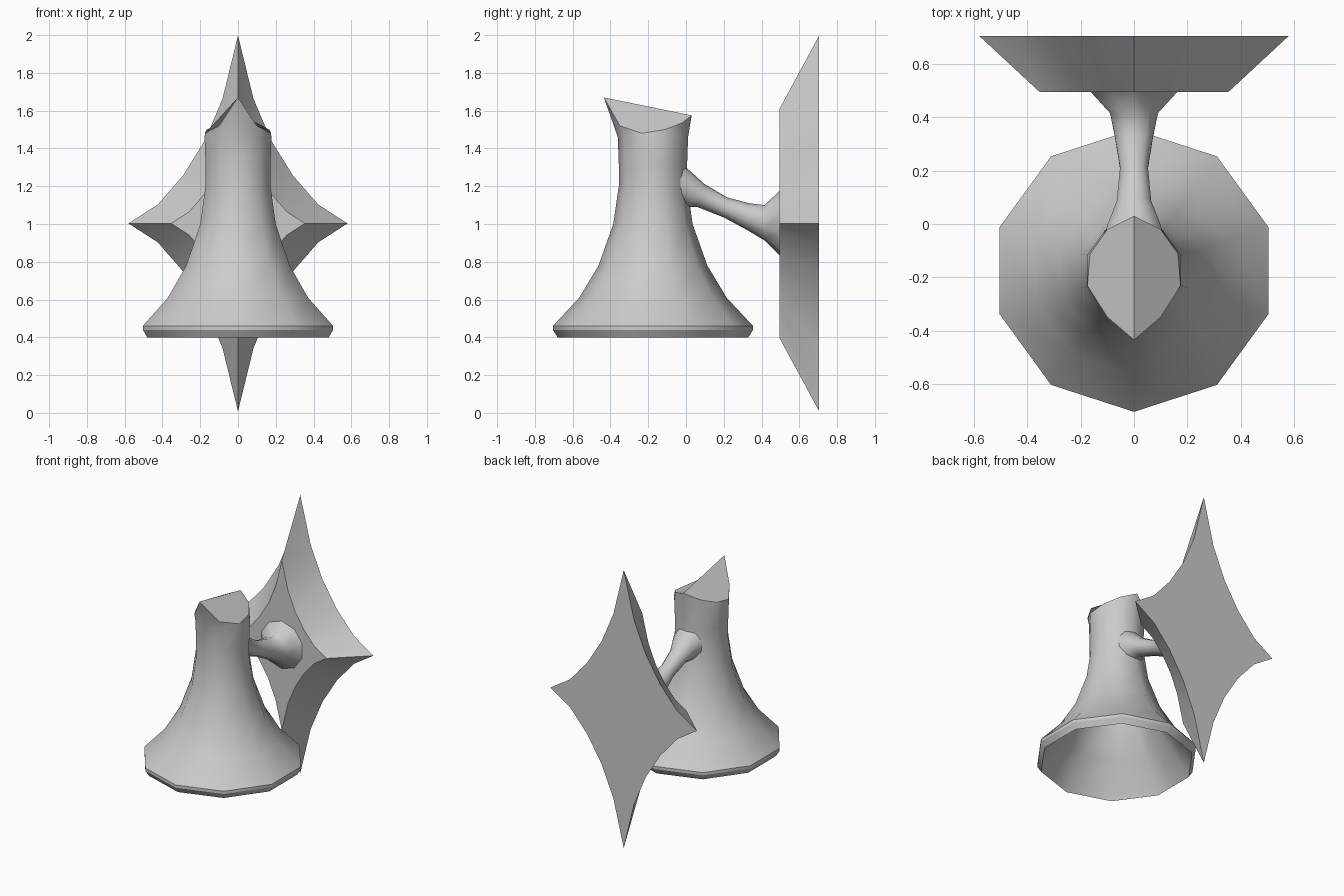
import bpy, bmesh, math

if "Cube" in bpy.data.objects:
    bpy.data.objects.remove(bpy.data.objects["Cube"])

def finish(name, bm, sharp=(), angle=40):
    """Smooth shading with sharp edges over an angle, plus chosen ring edges."""
    bmesh.ops.recalc_face_normals(bm, faces=bm.faces)
    for f in bm.faces:
        f.smooth = True
    for e in bm.edges:
        if len(e.link_faces) == 2 and e.calc_face_angle(0) > math.radians(angle):
            e.smooth = False
    for e in sharp:
        e.smooth = False
    me = bpy.data.meshes.new(name)
    bm.to_mesh(me)
    bm.free()
    ob = bpy.data.objects.new(name, me)
    bpy.context.collection.objects.link(ob)
    return ob

def loft(bm, rings):
    """Bridge closed rings of points; returns the vertex rings."""
    vr = [[bm.verts.new(p) for p in r] for r in rings]
    for a, b in zip(vr, vr[1:]):
        n = len(a)
        for i in range(n):
            j = (i + 1) % n
            bm.faces.new((a[i], a[j], b[j], b[i]))
    return vr

def ring_edges(bm, ring):
    return [bm.edges.get((ring[i - 1], ring[i])) for i in range(len(ring))]

# Wall plate: concave four-pointed star, narrowing to the front
quarter = [(0.58, 0), (0.425, 0.1), (0.29, 0.255), (0.175, 0.44), (0.082, 0.66), (0, 0.995)]
half = quarter + [(-x, z) for x, z in quarter[-2::-1]]
star = half + [(x, -z) for x, z in half[-2:0:-1]]
bm = bmesh.new()
back, front = loft(bm, [[(x * s, y, 1.003 + z * s) for x, z in star]
                        for y, s in ((0.705, 1), (0.495, 0.61))])
bm.faces.new(back)
bm.faces.new(front)
finish("wall_plate", bm, ring_edges(bm, back) + ring_edges(bm, front))

# Arm: oval sections given as top (y, z), bottom (y, z), half width
sections = [((0.50, 1.18), (0.50, 0.83), 0.175), ((0.415, 1.10), (0.42, 0.91), 0.095),
            ((0.335, 1.11), (0.32, 0.97), 0.075), ((0.22, 1.14), (0.20, 1.035), 0.055),
            ((0.10, 1.21), (0.06, 1.09), 0.068), ((0.0, 1.30), (-0.01, 1.09), 0.105),
            ((-0.06, 1.34), (-0.06, 1.07), 0.12)]
rings = []
for (ty, tz), (by, bz), w in sections:
    ring = []
    for i in range(10):
        a = math.tau * i / 10
        c = math.cos(a) / 2
        ring.append((w * math.sin(a), (ty + by) / 2 + (ty - by) * c,
                     (tz + bz) / 2 + (tz - bz) * c))
    rings.append(ring)
bm = bmesh.new()
vr = loft(bm, rings)
bm.faces.new(vr[0])
bm.faces.new(vr[-1])
finish("arm", bm, angle=60)

# Shade: ten-sided bell with inner wall, rim band and gabled top
def decagon(r, z, cy=-0.175):
    return [(r * math.sin(math.tau * i / 10), cy - r * math.cos(math.tau * i / 10), z)
            for i in range(10)]

inner = [(0.12, 1.4), (0.145, 1.2), (0.175, 1.0), (0.255, 0.78), (0.36, 0.61), (0.48, 0.445)]
outer = [(0.505, 0.40), (0.53, 0.44), (0.53, 0.46), (0.39, 0.61), (0.288, 0.78),
         (0.21, 1.0), (0.181, 1.2), (0.181, 1.32), (0.186, 1.46)]
side = [(0, -0.435, 1.67), (0.1, -0.35, 1.52), (0.175, -0.232, 1.48),
        (0.165, -0.112, 1.50), (0.1, -0.02, 1.535), (0, 0.03, 1.575)]
top = side + [(-x, y, z) for x, y, z in side[-2:0:-1]]
bm = bmesh.new()
vr = loft(bm, [decagon(r, z) for r, z in inner + outer] + [top])
bm.faces.new(vr[0])
t = vr[-1]
bm.faces.new(t[0:6])
bm.faces.new(t[5:] + t[:1])
k = len(inner)
sharp = [e for r in (vr[k], vr[k + 1], vr[k + 2], t) for e in ring_edges(bm, r)]
finish("lamp_shade", bm, sharp, angle=50)
